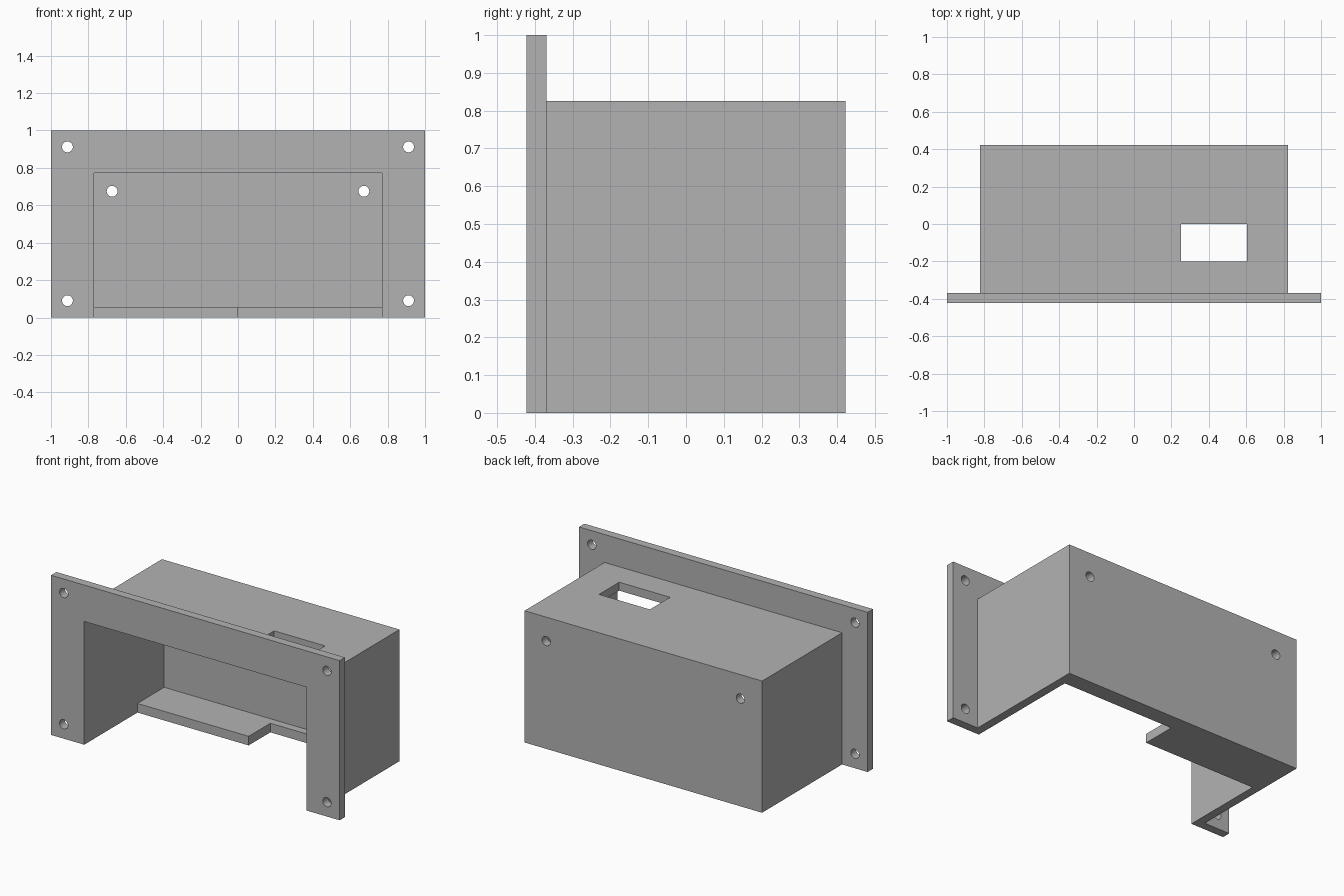
import bpy
import bmesh
from math import radians
from mathutils import Matrix, Vector

cube = bpy.data.objects.get("Cube")
if cube:
    bpy.data.objects.remove(cube, do_unlink=True)

# Main dimensions
FRONT, BACK = -0.4225, 0.4225
WALL = 0.053
HALF_W, BOX_H = 0.823, 0.825
IN_W, IN_H = HALF_W - WALL, BOX_H - WALL
SHELF = 0.057
HOLE_R = 0.029

grey = bpy.data.materials.new("plain grey")
grey.use_nodes = True
colour = (0.45, 0.45, 0.45, 1)
grey.diffuse_color = colour
grey.node_tree.nodes["Principled BSDF"].inputs["Base Color"].default_value = colour


def make_object(name, bm):
    bmesh.ops.recalc_face_normals(bm, faces=bm.faces)
    mesh = bpy.data.meshes.new(name)
    bm.to_mesh(mesh)
    bm.free()
    mesh.materials.append(grey)
    obj = bpy.data.objects.new(name, mesh)
    bpy.context.collection.objects.link(obj)
    return obj


def prism(name, outline, z0, z1):
    """Extrude a plan outline from z0 to z1."""
    bm = bmesh.new()
    face = bm.faces.new([bm.verts.new((x, y, z0)) for x, y in outline])
    ext = bmesh.ops.extrude_face_region(bm, geom=[face])
    verts = [g for g in ext["geom"] if isinstance(g, bmesh.types.BMVert)]
    bmesh.ops.translate(bm, verts=verts, vec=Vector((0, 0, z1 - z0)))
    return make_object(name, bm)


def box(name, x0, x1, y0, y1, z0, z1):
    return prism(name, [(x0, y0), (x1, y0), (x1, y1), (x0, y1)], z0, z1)


def drill(name, x, y, z):
    """Cylinder along y used to cut a screw hole."""
    bm = bmesh.new()
    turn = Matrix.Translation((x, y, z)) @ Matrix.Rotation(radians(90), 4, "X")
    bmesh.ops.create_cone(bm, cap_ends=True, segments=32, radius1=HOLE_R,
                          radius2=HOLE_R, depth=0.2, matrix=turn)
    return make_object(name, bm)


def combine(target, tool, operation):
    mod = target.modifiers.new(operation.lower(), "BOOLEAN")
    mod.operation = operation
    mod.solver = "EXACT"
    mod.object = tool
    bpy.context.view_layer.objects.active = target
    bpy.ops.object.modifier_apply(modifier=mod.name)
    bpy.data.objects.remove(tool, do_unlink=True)


# Box body with the mounting flange around its front
housing = box("housing", -HALF_W, HALF_W, FRONT + WALL / 2, BACK, 0, BOX_H)
flange = box("flange", -1, 1, FRONT, FRONT + WALL, 0, 1)
combine(housing, flange, "UNION")

# Hollow interior above the shelf, open at the front
cavity = box("cavity", -IN_W, IN_W, -1, BACK - WALL, SHELF, IN_H)
combine(housing, cavity, "DIFFERENCE")

# Open underside, leaving a stepped shelf along the back
shelf_edge = [(-IN_W, -1), (IN_W, -1), (IN_W, 0.32), (0, 0.32), (0, 0.105), (-IN_W, 0.105)]
combine(housing, prism("underside", shelf_edge, -0.2, SHELF + 0.1), "DIFFERENCE")

# Rectangular window in the top
combine(housing, box("window", 0.25, 0.603, -0.2, 0, IN_H - 0.1, 1.2), "DIFFERENCE")

# Screw holes in the flange corners and the back wall
for side in (-1, 1):
    for z in (0.09, 0.912):
        combine(housing, drill("flange_hole", side * 0.912, FRONT, z), "DIFFERENCE")
    combine(housing, drill("back_hole", side * 0.673, BACK, 0.675), "DIFFERENCE")

bpy.ops.object.select_all(action="DESELECT")
housing.select_set(True)
bpy.context.view_layer.objects.active = housing
bpy.ops.object.shade_smooth_by_angle(angle=radians(30))
